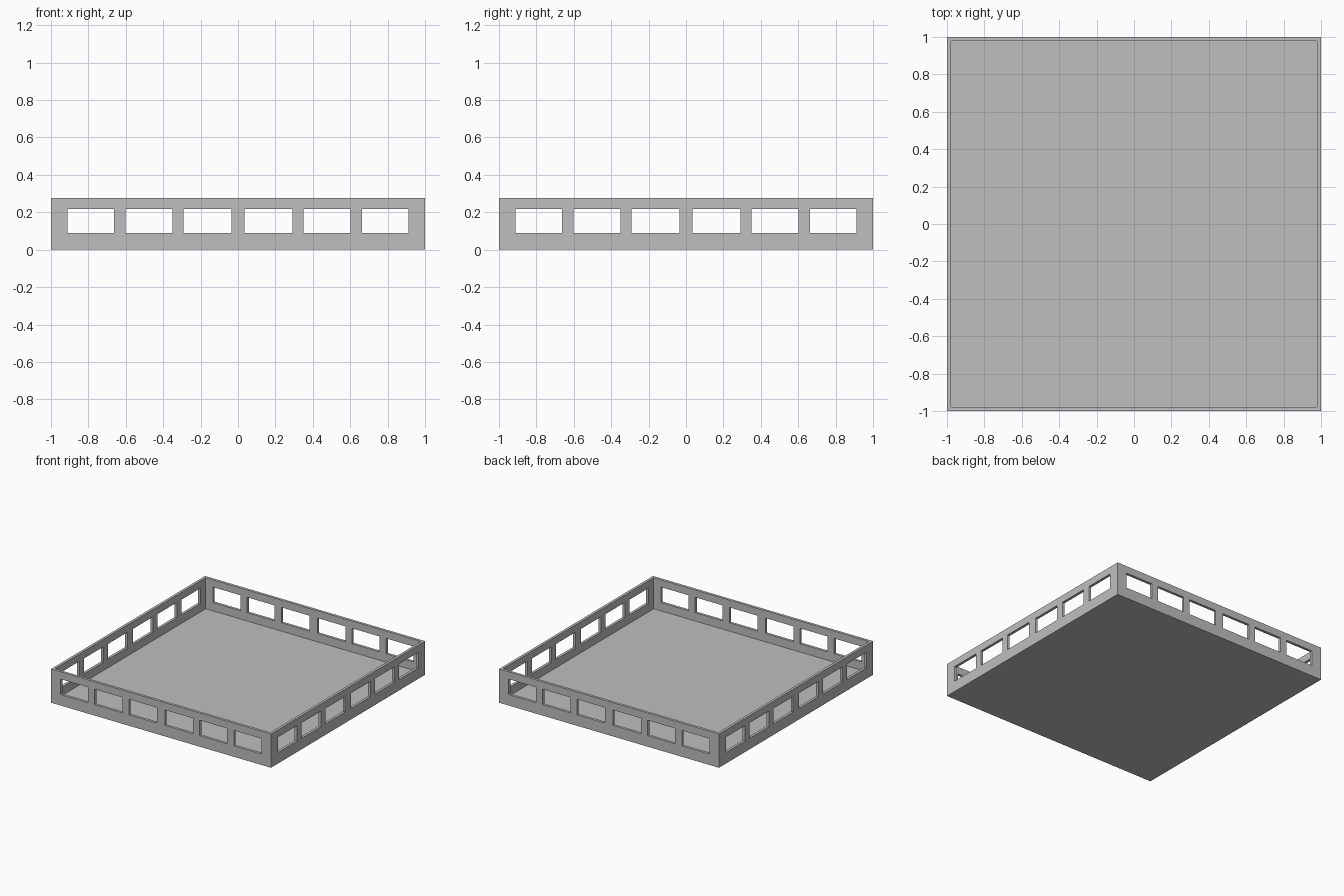
import bpy
import bmesh
from math import pi
from mathutils import Matrix

if "Cube" in bpy.data.objects:
    bpy.data.objects.remove(bpy.data.objects["Cube"])

THICK = 0.022
LEVELS = [0, 0.09, 0.217, 0.277]                    # base, sill, lintel, rim
HALF = [0.036, 0.291, 0.351, 0.602, 0.662, 0.912, 1]  # opening edges from the centre
STOPS = [-x for x in reversed(HALF)] + HALF

grey = bpy.data.materials.new("light_grey")
grey.use_nodes = True
colour = (0.52, 0.52, 0.52, 1)
grey.diffuse_color = colour
grey.node_tree.nodes["Principled BSDF"].inputs["Base Color"].default_value = colour

bm = bmesh.new()


def add_wall(angle):
    """Outer skin of one wall, leaving every second middle cell open."""
    turn = Matrix.Rotation(angle, 4, 'Z')
    grid = [[bm.verts.new(turn @ Matrix.Translation((x, -1, z)).translation)
             for x in STOPS] for z in LEVELS]
    for row in range(len(LEVELS) - 1):
        for col in range(len(STOPS) - 1):
            if row == 1 and col % 2 == 1:
                continue
            bm.faces.new((grid[row][col], grid[row][col + 1],
                          grid[row + 1][col + 1], grid[row + 1][col]))
    return grid[0][:-1]


# Four pierced walls, then the floor sharing their bottom edges
outline = []
for side in range(4):
    outline += add_wall(side * pi / 2)
bm.faces.new([bm.verts.new(v.co) for v in reversed(outline)])
bmesh.ops.remove_doubles(bm, verts=bm.verts[:], dist=0.001)
bmesh.ops.recalc_face_normals(bm, faces=bm.faces[:])

# Make sure the floor skin faces down so the thickness grows inward
floor = min(bm.faces, key=lambda f: f.calc_center_median().z)
floor.normal_update()
if floor.normal.z > 0:
    bmesh.ops.reverse_faces(bm, faces=bm.faces[:])

mesh = bpy.data.meshes.new("pierced_tray")
bm.to_mesh(mesh)
bm.free()
mesh.materials.append(grey)
tray = bpy.data.objects.new("pierced_tray", mesh)
bpy.context.collection.objects.link(tray)

# Even sheet thickness for walls, rim and floor
shell = tray.modifiers.new("thickness", 'SOLIDIFY')
shell.thickness = THICK
shell.offset = -1
shell.use_even_offset = True
